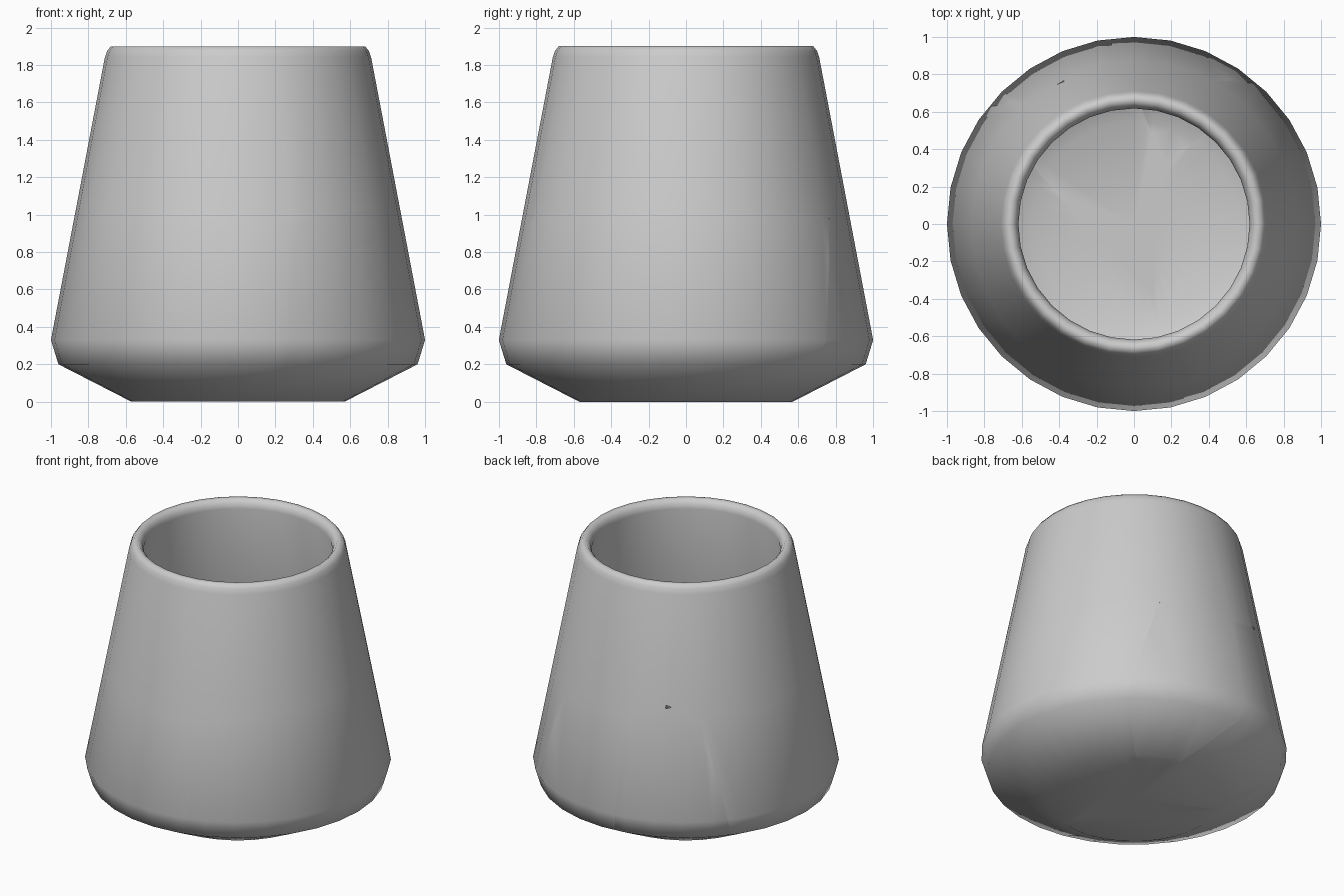
import bpy, bmesh, math
from mathutils import Vector
from mathutils.geometry import intersect_plane_plane

if "Cube" in bpy.data.objects:
    bpy.data.objects.remove(bpy.data.objects["Cube"])

SEGMENTS = 32
# Wall cross-section (radius, z): outside from the base up, over the rim, down inside
PROFILE = [(0, 0), (0.57, 0), (0.96, 0.2), (1.0, 0.33), (0.712, 1.84), (0.70, 1.875),
           (0.68, 1.9), (0.65, 1.9), (0.628, 1.875), (0.618, 1.84),
           (0.895, 0.35), (0.87, 0.265), (0.55, 0.1), (0, 0.1)]


def lathe_cup():
    bm = bmesh.new()
    verts = [bm.verts.new((r, 0, z)) for r, z in PROFILE]
    edges = [bm.edges.new(p) for p in zip(verts, verts[1:])]
    bmesh.ops.spin(bm, geom=verts + edges, cent=(0, 0, 0), axis=(0, 0, 1),
                   angle=math.tau, steps=SEGMENTS, use_duplicate=False)
    bmesh.ops.remove_doubles(bm, verts=bm.verts[:], dist=0.0005)
    bmesh.ops.recalc_face_normals(bm, faces=bm.faces[:])
    return bm


def plane(a, b, c):
    a, b, c = Vector(a), Vector(b), Vector(c)
    return a, (b - a).cross(c - a).normalized()


# Crack planes: upright cracks of the lower half meet at two floor junctions
Z = 0.1
front_j, back_j = (0.10, -0.38, Z), (0.16, 0.32, Z)
right_left = plane(front_j, (0.16, -0.60, Z), (0.26, -0.83, 1.0))
right_back = plane(back_j, (0.39, 0.49, Z), (0.43, 0.77, 0.98))
back_mid = plane(back_j, (0.04, 0.62, Z), (-0.12, 0.87, 0.99))
mid_left = plane((-0.53, 0.29, Z), front_j, (-0.58, 0.66, 1.02))
line_dir = intersect_plane_plane(*right_back, *back_mid)[1]
right_mid = plane(front_j, back_j, Vector(back_j) + line_dir)

# Upper half crack and the ring of cracks around the middle
upper = plane((0.22, -0.70, 1.9), (-0.34, 0.65, 1.9), (0.285, -0.82, 1.0))
peak = (-0.41, 0.75, 1.09)
ring_right = plane((0.27, -0.83, 0.97), (0.86, 0, 1.04), (0.43, 0.77, 0.98))
ring_left = plane((0.27, -0.83, 0.96), (-0.86, 0, 1.03), (-0.58, 0.66, 1.02))
ring_back = plane((0.43, 0.77, 0.98), (-0.12, 0.87, 0.99), (0, 0, 0.6))
ring_mid_r = plane((-0.12, 0.87, 0.99), peak, (0, 0, 0.8))
ring_mid_l = plane((-0.58, 0.66, 1.02), peak, (0, 0, 0.8))


def shard(name, inside, cuts):
    """Keep the part of the cup on the same side of every crack plane as 'inside'."""
    bm = lathe_cup()
    for co, no in cuts:
        if (Vector(inside) - co).dot(no) > 0:
            no = -no
        bmesh.ops.bisect_plane(bm, geom=bm.verts[:] + bm.edges[:] + bm.faces[:],
                               dist=1e-5, plane_co=co, plane_no=no, clear_outer=True)
        open_edges = [e for e in bm.edges if e.is_boundary]
        bmesh.ops.holes_fill(bm, edges=open_edges, sides=0)
    bmesh.ops.recalc_face_normals(bm, faces=bm.faces[:])
    mesh = bpy.data.meshes.new(name)
    bm.to_mesh(mesh)
    bm.free()
    obj = bpy.data.objects.new(name, mesh)
    bpy.context.collection.objects.link(obj)
    bpy.ops.object.select_all(action='DESELECT')
    obj.select_set(True)
    bpy.context.view_layer.objects.active = obj
    bpy.ops.object.shade_smooth_by_angle(angle=math.radians(60))


# Pottery shards
shard("upper_left_shard", (-0.7, -0.2, 1.5), [upper, ring_left, ring_mid_l])
shard("upper_right_shard", (0.7, 0.2, 1.5), [upper, ring_right, ring_back, ring_mid_r])
shard("lower_right_shard", (0.6, -0.1, 0.2), [right_left, right_mid, right_back, ring_right])
shard("lower_back_shard", (0.25, 0.75, 0.2), [right_back, back_mid, ring_back])
shard("lower_middle_shard", (-0.1, 0.2, 0.1),
      [mid_left, right_mid, back_mid, ring_mid_l, ring_mid_r])
shard("lower_left_shard", (-0.6, -0.5, 0.2), [right_left, mid_left, ring_left])
